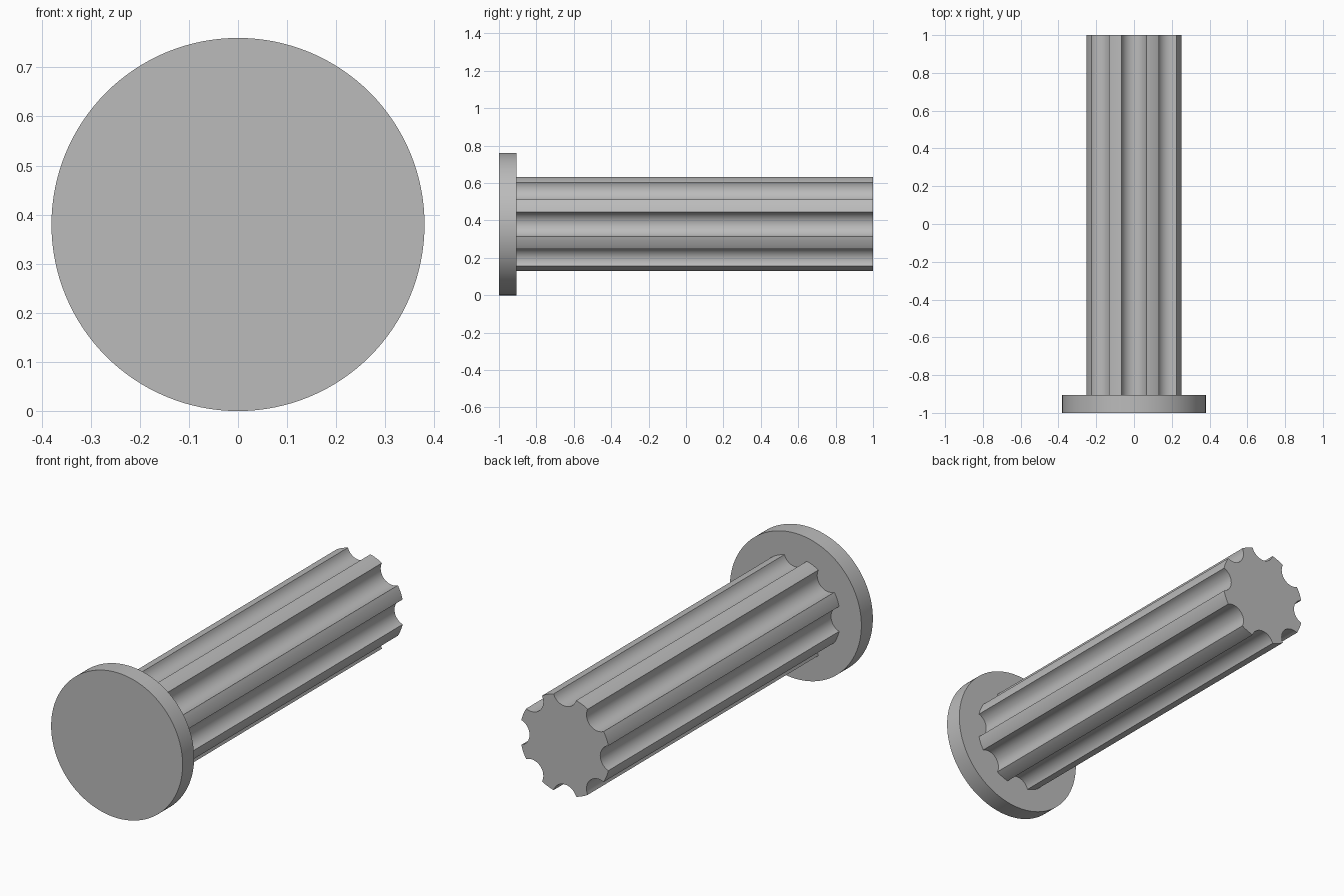
import bpy
import bmesh
from math import asin, cos, hypot, pi, radians, sin

cube = bpy.data.objects.get("Cube")
if cube:
    bpy.data.objects.remove(cube, do_unlink=True)

CENTRE_Z = 0.38
SHAFT_RADIUS = 0.26
FLUTES = 8
FLUTE_RADIUS = 0.0685    # radius of each scooped groove
FLUTE_OFFSET = 0.273     # groove centre, measured from the shaft axis
FLUTE_HALF_WIDTH = 0.065

grey = bpy.data.materials.new("plain grey")
grey.use_nodes = True
grey.diffuse_color = (0.5, 0.5, 0.5, 1)
grey.node_tree.nodes["Principled BSDF"].inputs["Base Color"].default_value = (0.5, 0.5, 0.5, 1)


def extrude_along_y(name, outline, y_front, y_back):
    """Solid prism from an (x, z) outline around the shared axis."""
    bm = bmesh.new()
    face = bm.faces.new([bm.verts.new((x, y_front, z + CENTRE_Z)) for x, z in outline])
    grown = bmesh.ops.extrude_face_region(bm, geom=[face], use_keep_orig=True)
    moved = [v for v in grown["geom"] if isinstance(v, bmesh.types.BMVert)]
    bmesh.ops.translate(bm, verts=moved, vec=(0, y_back - y_front, 0))
    bmesh.ops.recalc_face_normals(bm, faces=bm.faces[:])
    mesh = bpy.data.meshes.new(name)
    bm.to_mesh(mesh)
    bm.free()
    mesh.materials.append(grey)
    obj = bpy.data.objects.new(name, mesh)
    bpy.context.collection.objects.link(obj)
    bpy.ops.object.select_all(action="DESELECT")
    obj.select_set(True)
    bpy.context.view_layer.objects.active = obj
    bpy.ops.object.shade_smooth_by_angle(angle=radians(30))
    return obj


def fluted_outline(groove_steps=16, land_steps=6):
    """Circle with evenly spaced concave grooves, the first facing +x."""
    points = []
    pitch = 2 * pi / FLUTES
    sweep = asin(FLUTE_HALF_WIDTH / FLUTE_RADIUS)
    edge = asin(FLUTE_HALF_WIDTH / SHAFT_RADIUS)
    for k in range(FLUTES):
        turn = k * pitch
        # concave groove
        for i in range(groove_steps + 1):
            t = sweep * (2 * i / groove_steps - 1)
            u = FLUTE_OFFSET - FLUTE_RADIUS * cos(t)
            v = FLUTE_RADIUS * sin(t)
            points.append((u * cos(turn) - v * sin(turn), u * sin(turn) + v * cos(turn)))
        # rounded land up to the next groove
        for i in range(1, land_steps):
            a = turn + edge + (pitch - 2 * edge) * i / land_steps
            points.append((SHAFT_RADIUS * cos(a), SHAFT_RADIUS * sin(a)))
    return points


# Round flat head
head_sides = 128
head = [(CENTRE_Z * cos(2 * pi * i / head_sides), CENTRE_Z * sin(2 * pi * i / head_sides))
        for i in range(head_sides)]
extrude_along_y("head_disc", head, -1.0, -0.905)

# Fluted shaft, seated slightly into the head
extrude_along_y("fluted_shaft", fluted_outline(), -0.93, 1.0)
